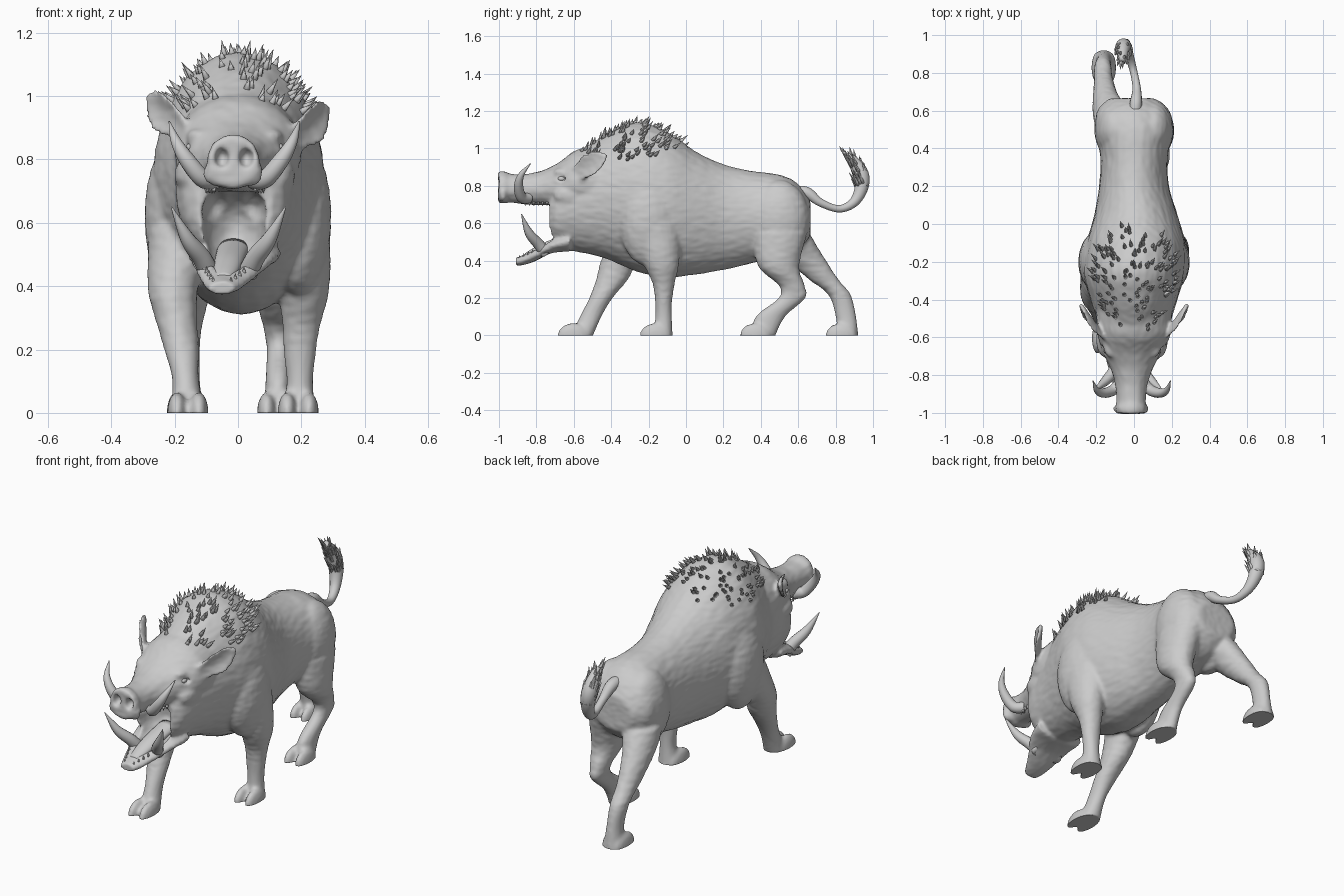
import bpy, bmesh, math, random
from math import sin, cos, pi
from mathutils import Vector, Matrix, noise
from mathutils.bvhtree import BVHTree

random.seed(4)
if "Cube" in bpy.data.objects:
    bpy.data.objects.remove(bpy.data.objects["Cube"], do_unlink=True)

grey = bpy.data.materials.new("hide_grey")
grey.use_nodes = True
colour = (0.6, 0.6, 0.6, 1)
grey.diffuse_color = colour
grey.node_tree.nodes["Principled BSDF"].inputs["Base Color"].default_value = colour


def make_object(name, bm):
    bmesh.ops.recalc_face_normals(bm, faces=bm.faces[:])
    mesh = bpy.data.meshes.new(name)
    bm.to_mesh(mesh)
    bm.free()
    mesh.materials.append(grey)
    mesh.shade_smooth()
    ob = bpy.data.objects.new(name, mesh)
    bpy.context.collection.objects.link(ob)
    return ob


def interpolate(rows, steps=4):
    """Smooth curve through a list of equal-length rows."""
    rows = [Vector(r) for r in rows]
    out = []
    for i in range(len(rows) - 1):
        a, b, c, d = rows[max(i - 1, 0)], rows[i], rows[i + 1], rows[min(i + 2, len(rows) - 1)]
        for k in range(steps):
            t = k / steps
            out.append(b + (c - a) * (t / 2) + (a * 2 - b * 5 + c * 4 - d) * (t * t / 2)
                       + (b * 3 - a - c * 3 + d) * (t ** 3 / 2))
    return out + [rows[-1]]


def stitch(bm, rings):
    loops = [[bm.verts.new(p) for p in ring] for ring in rings]
    n = len(loops[0])
    for a, b in zip(loops, loops[1:]):
        for i in range(n):
            j = (i + 1) % n
            bm.faces.new((a[i], a[j], b[j], b[i]))
    bm.faces.new(loops[0][::-1])
    bm.faces.new(loops[-1])


def circle(n=28):
    return [(cos(2 * pi * i / n), sin(2 * pi * i / n)) for i in range(n)]


def body_loft(bm, rows):
    """Rows: y, bottom z, top z, half width, centre x."""
    stitch(bm, [[(x + w * c, y, (lo + hi) / 2 + (hi - lo) / 2 * s) for c, s in circle()]
                for y, lo, hi, w, x in interpolate(rows)])


def leg_loft(bm, rows):
    """Rows: x, y, z, radius in x, radius in y."""
    stitch(bm, [[(x + rx * c, y + ry * s, z) for c, s in circle()]
                for x, y, z, rx, ry in interpolate(rows)])


def tube(bm, rows, n=14):
    """Rows: x, y, z, radius."""
    rows = interpolate(rows, 6)
    rings = []
    for i, row in enumerate(rows):
        t = (rows[min(i + 1, len(rows) - 1)] - rows[max(i - 1, 0)]).to_3d().normalized()
        a = Vector((1, 0, 0))
        a = (a - t * a.dot(t)).normalized()
        b = t.cross(a)
        rings.append([row.to_3d() + (a * c + b * s) * row[3] for c, s in circle(n)])
    stitch(bm, rings)


def ball(bm, centre, radii):
    bmesh.ops.create_uvsphere(bm, u_segments=24, v_segments=16, radius=1,
                              matrix=Matrix.Translation(centre) @ Matrix.Diagonal((*radii, 1)))


def spike(bm, base, direction, length, radius):
    d = Vector(direction).normalized()
    m = Matrix.Translation(Vector(base) + d * length * 0.4) @ d.to_track_quat('Z', 'Y').to_matrix().to_4x4()
    bmesh.ops.create_cone(bm, cap_ends=True, segments=6, radius1=radius, radius2=0.0005,
                          depth=length, matrix=m)


def apply(ob, name, kind, **settings):
    mod = ob.modifiers.new(name, kind)
    for key, value in settings.items():
        setattr(mod, key, value)
    bpy.context.view_layer.objects.active = ob
    bpy.ops.object.modifier_apply(modifier=name)


skin = bmesh.new()

# Torso, from throat to rump
body_loft(skin, [
    (-.73, .5, .8, .12, -.01), (-.69, .475, .86, .16, -.01), (-.6, .45, .96, .185, -.01),
    (-.5, .43, 1.03, .2, 0), (-.4, .4, 1.09, .23, 0), (-.26, .34, 1.14, .268, 0),
    (-.1, .31, 1.09, .26, .01), (.05, .325, .985, .22, .01), (.2, .35, .915, .185, 0),
    (.35, .385, .88, .178, 0), (.5, .42, .86, .2, 0), (.6, .46, .81, .185, -.01), (.665, .53, .72, .12, -.01)])

# Skull, upper jaw and snout disc
body_loft(skin, [
    (-.4, .6, 1.03, .2, 0), (-.52, .63, 1.01, .2, 0), (-.6, .65, .985, .19, 0),
    (-.68, .68, .925, .155, -.01), (-.76, .69, .885, .115, -.012), (-.85, .7, .865, .085, -.014),
    (-.94, .71, .865, .078, -.015), (-.972, .705, .88, .084, -.015), (-1.005, .71, .877, .078, -.015)])

# Lower jaw
body_loft(skin, [
    (-.62, .45, .56, .15, -.01), (-.72, .44, .52, .13, -.02), (-.8, .4, .47, .092, -.035),
    (-.86, .38, .435, .066, -.045), (-.91, .37, .415, .042, -.05)])

# Shoulders, hips, brows, cheeks and lower snout
for s in (-1, 1):
    ball(skin, (.19 * s, -.2, .62), (.105, .16, .25))
    ball(skin, (.1 * s, .5, .62), (.11, .16, .21))
    ball(skin, (.11 * s - .01, -.63, .872), (.045, .08, .03))
    ball(skin, (.14 * s - .01, -.61, .75), (.05, .1, .06))
    ball(skin, (.046 * s - .015, -.978, .757), (.05, .026, .045))

# Legs: walking pose, each one different
legs = {
    "front_left": [(.19, -.17, .6, .1, .14), (.207, -.135, .4, .083, .1), (.2, -.12, .28, .06, .06),
                   (.195, -.12, .18, .05, .045), (.195, -.12, .09, .042, .045), (.19, -.125, -.02, .058, .055)],
    "front_right": [(-.18, -.25, .58, .1, .14), (-.205, -.355, .4, .08, .1), (-.195, -.395, .3, .067, .085),
                    (-.178, -.455, .2, .055, .062), (-.165, -.51, .1, .042, .058), (-.158, -.565, -.02, .058, .06)],
    "hind_left": [(.11, .5, .55, .1, .15), (.13, .495, .37, .08, .11), (.13, .565, .27, .05, .07),
                  (.13, .567, .2, .04, .072), (.127, .45, .1, .04, .08), (.125, .41, -.02, .045, .06)],
    "hind_right": [(-.11, .54, .55, .1, .12), (-.145, .62, .43, .075, .11), (-.16, .735, .3, .053, .08),
                   (-.165, .82, .22, .046, .06), (-.16, .855, .1, .04, .055), (-.16, .868, -.02, .055, .055)],
}
for rows in legs.values():
    leg_loft(skin, rows)
    x, y = rows[-1][:2]
    for s in (-1, 1):
        ball(skin, (x + .034 * s, y - .04, 0), (.031, .083, .066))

# Cupped ears, pointing out and back
for s in (-1, 1):
    base = Vector((.17 * s, -.585, .86 if s > 0 else .895))
    along = Vector((.5 * s, .7, .46)).normalized()
    face = Vector((.8 * s, -.58, 0)).normalized()
    across = face.cross(along)
    stitch(skin, [[base + along * t + across * (w * b) + face * (.012 * a + 7 * (w * b) ** 2)
                   for a, b in circle()]
                  for t, w in interpolate([(-.02, .03), (.04, .055), (.11, .068), (.18, .05), (.225, .008)])])

body = make_object("body", skin)
apply(body, "fuse", 'REMESH', mode='VOXEL', voxel_size=.009)

# Hollows: throat, palate corners, jaw trough, nostrils and eye sockets
hollows = [((-.012, -.75, .58), (.1, .17, .125)), ((-.033, -.79, .487), (.055, .1, .05))]
for s in (-1, 1):
    hollows.append(((.05 * s - .012, -.73, .635), (.052, .12, .065)))
    hollows.append(((-.013 + .038 * s, -1.01, .805), (.024, .045, .034)))
    hollows.append(((.155 * s - .01, -.668, .838), (.016, .035, .014)))
for centre, radii in hollows:
    bm = bmesh.new()
    ball(bm, centre, radii)
    cutter = make_object("hollow_cutter", bm)
    cutter.hide_render = True
    apply(body, "carve", 'BOOLEAN', operation='DIFFERENCE', object=cutter, solver='EXACT')
    bpy.data.objects.remove(cutter, do_unlink=True)
apply(body, "even", 'REMESH', mode='VOXEL', voxel_size=.009)
apply(body, "soften", 'SMOOTH', factor=.5, iterations=5)

# Slight hair streaks, and flat soles
normals = [v.normal.copy() for v in body.data.vertices]
for v, n in zip(body.data.vertices, normals):
    if v.co.z > .2:
        v.co += n * .002 * noise.noise(Vector((v.co.x * 30, v.co.y * 18, v.co.z * 45)))
    v.co.z = max(v.co.z, 0)
body.data.shade_smooth()

# Tusks and eyes
for s, side in ((-1, "right"), (1, "left")):
    bm = bmesh.new()
    x = -.012
    tube(bm, [(x + .06 * s, -.84, .735, .03), (x + .1 * s, -.88, .74, .029), (x + .15 * s, -.895, .8, .025),
              (x + .185 * s, -.88, .86, .016), (x + .205 * s, -.83, .92, .002)])
    make_object(side + "_upper_tusk", bm)
    bm = bmesh.new()
    x = -.03
    tube(bm, [(x + .06 * s, -.75, .44, .032), (x + .085 * s, -.79, .49, .03), (x + .13 * s, -.84, .55, .023),
              (x + .18 * s, -.88, .65, .002)])
    make_object(side + "_lower_tusk", bm)
    bm = bmesh.new()
    ball(bm, (.14 * s - .01, -.665, .838), (.014, .02, .013))
    make_object(side + "_eye", bm)

# Tongue
bm = bmesh.new()
body_loft(bm, [(-.6, .49, .55, .05, -.015), (-.74, .445, .505, .045, -.03),
               (-.82, .42, .465, .036, -.04), (-.86, .415, .44, .022, -.045)])
make_object("tongue", bm)

# Teeth along both jaws
bm = bmesh.new()
for s in (-1, 1):
    for i in range(7):
        t = i / 6
        spike(bm, (-.03 - .02 * t + s * (.09 - .062 * t), -.75 - .14 * t, .475 - .065 * t), (0, 0, 1), .022, .008)
        spike(bm, (-.01 + s * (.095 - .03 * t), -.72 - .14 * t, .712), (0, 0, -1), .022, .009)
make_object("teeth", bm)

# Bristles over the hump, thinning towards its front and back
tree = BVHTree.FromPolygons([v.co for v in body.data.vertices], [p.vertices[:] for p in body.data.polygons])
bm = bmesh.new()
for i in range(150):
    y = random.triangular(-.58, .01, -.28)
    angle = .88 * (1 - ((y + .28) / .36) ** 2) * random.uniform(-1, 1)
    out = Vector((sin(angle), 0, cos(angle)))
    hit, normal, _, _ = tree.ray_cast(Vector((0, y, .75)) + out, -out)
    if hit:
        spike(bm, hit, normal + Vector((0, .6, .25)), random.uniform(.03, .06), .012)
make_object("hump_bristles", bm)

# Tail with a hairy tuft
tail = [(0, .54, .765, .03), (.01, .64, .765, .032), (.014, .72, .71, .022), (-.005, .82, .677, .02),
        (-.03, .9, .715, .027), (-.05, .94, .8, .038), (-.06, .93, .88, .04), (-.06, .865, .97, .018)]
bm = bmesh.new()
tube(bm, tail)
make_object("tail", bm)
bm = bmesh.new()
for i in range(60):
    k = random.uniform(5, 6.95)
    a, b = Vector(tail[int(k)]), Vector(tail[int(k) + 1])
    row = a.lerp(b, k % 1)
    turn = random.uniform(0, 2 * pi)
    out = Vector((cos(turn), sin(turn), 0))
    spike(bm, row.to_3d() + out * row[3] * .8, out * .3 + Vector((0, -.45, 1)), random.uniform(.05, .08), .013)
make_object("tail_tuft", bm)
